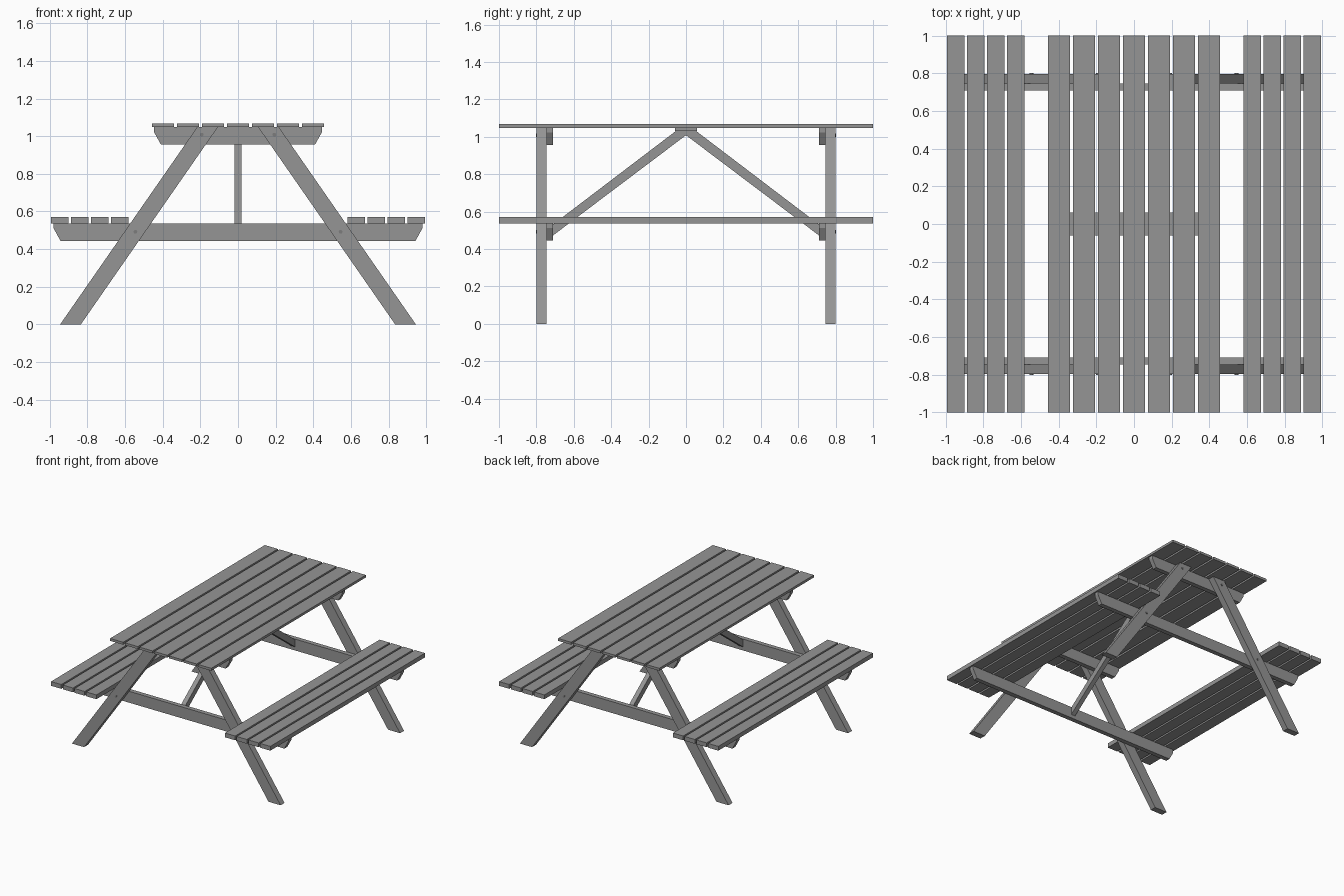
import bpy, bmesh
from mathutils import Vector

if "Cube" in bpy.data.objects:
    bpy.data.objects.remove(bpy.data.objects["Cube"])


def material(name, v):
    m = bpy.data.materials.new(name)
    m.diffuse_color = (v, v, v, 1)
    m.use_nodes = True
    m.node_tree.nodes["Principled BSDF"].inputs["Base Color"].default_value = m.diffuse_color
    return m


WOOD = material("dark_grey_wood", 0.3)
METAL = material("bolt_metal", 0.2)


def prism(name, pts, axis, a, b):
    """Extrude a 2D profile from a to b. axis 'y': pts are (x, z); axis 'x': pts are (y, z)."""
    def place(p, t):
        return Vector((p[0], t, p[1])) if axis == 'y' else Vector((t, p[0], p[1]))
    bm = bmesh.new()
    lo = [bm.verts.new(place(p, a)) for p in pts]
    hi = [bm.verts.new(place(p, b)) for p in pts]
    bm.faces.new(lo)
    bm.faces.new(hi[::-1])
    n = len(pts)
    for i in range(n):
        j = (i + 1) % n
        bm.faces.new((lo[j], lo[i], hi[i], hi[j]))
    bmesh.ops.recalc_face_normals(bm, faces=bm.faces)
    me = bpy.data.meshes.new(name)
    bm.to_mesh(me)
    bm.free()
    me.materials.append(WOOD)
    ob = bpy.data.objects.new(name, me)
    bpy.context.collection.objects.link(ob)
    return ob


def plank(name, x, w, z0, z1):
    h = w / 2
    return prism(name, [(x - h, z0), (x + h, z0), (x + h, z1), (x - h, z1)], 'y', -1, 1)


def beam(name, top, bottom, z0, z1, y):
    # cross beam with cut-back lower corners
    half = [(bottom, z0), (top, z1 - 0.025), (top, z1)]
    pts = half + [(-x, z) for x, z in reversed(half)]
    return prism(name, pts, 'y', y * 0.71, y * 0.747)


# Table top slats
for i in range(7):
    plank(f"table_slat_{i + 1}", (i - 3) * 0.133, 0.118, 1.048, 1.068)

# Bench slats
for side, label in ((-1, "left"), (1, "right")):
    for i in range(4):
        plank(f"{label}_seat_slat_{i + 1}", side * (0.628 + i * 0.1063), 0.092, 0.537, 0.572)

for y, end in ((-1, "front"), (1, "back")):
    # Cross beams under the table and benches
    beam(f"{end}_table_beam", 0.447, 0.41, 0.957, 1.048, y)
    beam(f"{end}_seat_beam", 0.98, 0.943, 0.444, 0.537, y)
    for s, label in ((-1, "left"), (1, "right")):
        # Splayed legs
        prism(f"{end}_{label}_leg",
              [(s * 0.945, 0), (s * 0.835, 0), (s * 0.107, 1.048), (s * 0.217, 1.048)],
              'y', y * 0.747, y * 0.798)
        # Bolt heads
        for k, (bx, bz) in enumerate(((0.193, 1.008), (0.545, 0.492))):
            bpy.ops.mesh.primitive_cylinder_add(
                vertices=16, radius=0.01, depth=0.01,
                location=(s * bx, y * 0.797, bz), rotation=(1.5708, 0, 0))
            bolt = bpy.context.object
            bolt.name = f"{end}_{label}_bolt_{k + 1}"
            bolt.data.materials.append(METAL)
            bpy.ops.object.shade_smooth_by_angle()
    # Diagonal brace from the seat beam up to the table centre
    prism(f"{end}_brace",
          [(0, 1.008), (0, 1.03), (y * 0.055, 1.03), (y * 0.71, 0.532), (y * 0.71, 0.473)],
          'x', -0.019, 0.019)

# Centre batten under the table top
prism("centre_batten", [(-0.06, 1.03), (0.06, 1.03), (0.06, 1.048), (-0.06, 1.048)],
      'x', -0.4, 0.4)
